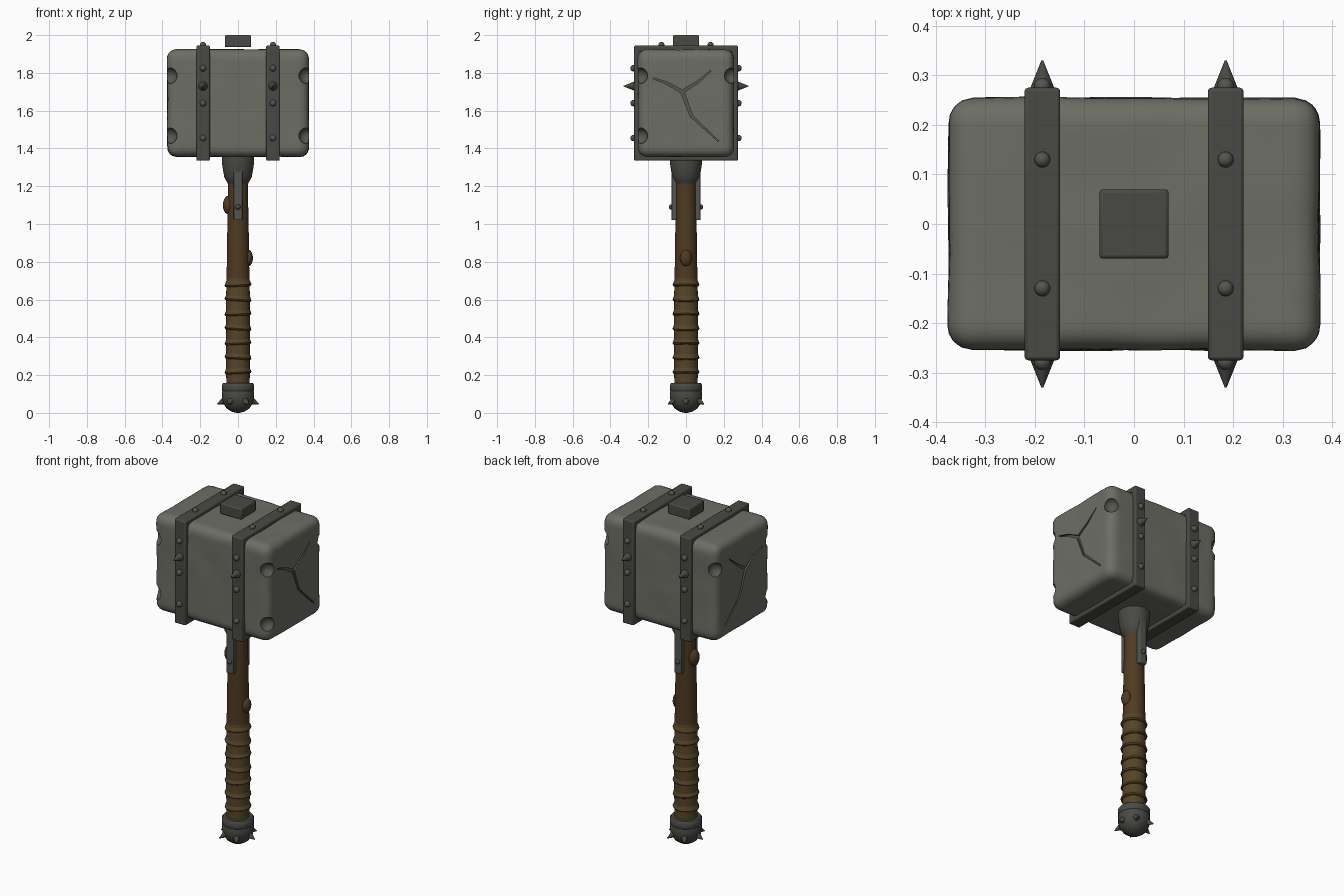
import bpy, bmesh, math
from mathutils import Vector, Matrix, noise

if "Cube" in bpy.data.objects:
    bpy.data.objects.remove(bpy.data.objects["Cube"])


def material(name, rgb):
    m = bpy.data.materials.new(name)
    m.diffuse_color = (*rgb, 1)
    m.use_nodes = True
    m.node_tree.nodes["Principled BSDF"].inputs["Base Color"].default_value = m.diffuse_color
    return m


STONE = material("grey stone", (0.15, 0.157, 0.13))
CHIP = material("chipped stone", (0.09, 0.094, 0.08))
IRON = material("dark iron", (0.066, 0.068, 0.058))
STEEL = material("worn steel", (0.085, 0.09, 0.083))
WOOD = material("brown wood", (0.078, 0.043, 0.015))
LEATHER = material("leather wrap", (0.09, 0.058, 0.02))


def finish(name, bm, mats, angle=40, bevel=0):
    bmesh.ops.recalc_face_normals(bm, faces=bm.faces)
    me = bpy.data.meshes.new(name)
    bm.to_mesh(me)
    bm.free()
    for m in mats:
        me.materials.append(m)
    ob = bpy.data.objects.new(name, me)
    bpy.context.collection.objects.link(ob)
    if bevel:
        b = ob.modifiers.new("bevel", 'BEVEL')
        b.width, b.segments = bevel, 2
    smooth(ob, angle)
    return ob


def smooth(ob, angle=40):
    bpy.ops.object.select_all(action='DESELECT')
    ob.select_set(True)
    bpy.context.view_layer.objects.active = ob
    bpy.ops.object.shade_smooth_by_angle(angle=math.radians(angle))


def box(bm, lo, hi):
    lo, hi = Vector(lo), Vector(hi)
    size = hi - lo
    bmesh.ops.create_cube(bm, size=1, matrix=Matrix.Translation((lo + hi) / 2)
                          @ Matrix.Diagonal((*size, 1)))


def ball(bm, at, r, scale=(1, 1, 1), seg=16):
    bmesh.ops.create_uvsphere(bm, u_segments=seg, v_segments=seg // 2 + 2, radius=r,
                              matrix=Matrix.Translation(at) @ Matrix.Diagonal((*scale, 1)))


def spike(bm, base, tip, r, seg=12):
    base, tip = Vector(base), Vector(tip)
    d = tip - base
    rot = d.to_track_quat('Z', 'Y').to_matrix().to_4x4()
    bmesh.ops.create_cone(bm, cap_ends=True, segments=seg, radius1=r, radius2=0.002,
                          depth=d.length, matrix=Matrix.Translation((base + tip) / 2) @ rot)


def lathe(bm, profile, seg=32, mat=Matrix()):
    rings = []
    for r, z in profile:
        rings.append([bm.verts.new(mat @ Vector((r * math.cos(a), r * math.sin(a), z)))
                      for a in (2 * math.pi * i / seg for i in range(seg))])
    for a, b in zip(rings, rings[1:]):
        for i in range(seg):
            j = (i + 1) % seg
            bm.faces.new((a[i], a[j], b[j], b[i]))
    bm.faces.new(rings[0][::-1])
    bm.faces.new(rings[-1])


# hammer head: rounded block with a slightly uneven surface
half, rad, mid = Vector((0.375, 0.255, 0.285)), 0.05, Vector((0, 0, 1.64))
bm = bmesh.new()
bmesh.ops.create_cube(bm, size=2)
bmesh.ops.subdivide_edges(bm, edges=bm.edges, cuts=29, use_grid_fill=True)
for v in bm.verts:
    p = Vector([c * h for c, h in zip(v.co, half)])
    inner = Vector([max(-(h - rad), min(h - rad, c)) for c, h in zip(p, half)])
    n = (p - inner).normalized()
    v.co = mid + inner + n * (rad + 0.004 * noise.noise(p * 7) - 0.001)
head = finish("hammer_head", bm, [STONE, CHIP])

# cutter: cracks in both striking faces and chips on the upright corners
bm = bmesh.new()
cracks = [((-0.17, 1.77), (-0.10, 1.745), 0.003, 0.006), ((-0.10, 1.745), (-0.02, 1.70), 0.006, 0.009),
          ((-0.02, 1.70), (0.06, 1.75), 0.008, 0.006), ((0.06, 1.75), (0.13, 1.81), 0.006, 0.002),
          ((-0.02, 1.70), (0.03, 1.57), 0.009, 0.007), ((0.03, 1.57), (0.17, 1.44), 0.006, 0.003)]
for side in (-1, 1):
    for a, b, wa, wb in cracks:
        a, b = Vector(a), Vector(b)
        t = (b - a).normalized()
        n = Vector((-t.y, t.x))
        a, b = a - t * 0.003, b + t * 0.003
        outline = (a + n * wa, a - n * wa, b - n * wb, b + n * wb)
        near = [bm.verts.new((side * 0.362, p.x, p.y)) for p in outline]
        far = [bm.verts.new((side * 0.40, p.x, p.y)) for p in outline]
        bm.faces.new(near)
        bm.faces.new(far[::-1])
        for i in range(4):
            j = (i + 1) % 4
            bm.faces.new((near[i], far[i], far[j], near[j]))
    for y, z in ((-0.243, 1.785), (-0.243, 1.467), (0.243, 1.785)):
        ball(bm, (side * 0.363, y, z), 0.042, seg=20)
for f in bm.faces:
    f.material_index = 1
cutter = finish("chip_cutter", bm, [STONE, CHIP])
cutter.hide_render = True
cut = head.modifiers.new("chips", 'BOOLEAN')
cut.operation, cut.solver, cut.object, cut.use_self = 'DIFFERENCE', 'EXACT', cutter, True
bpy.context.view_layer.objects.active = head
bpy.ops.object.modifier_apply(modifier=cut.name)
bpy.data.objects.remove(cutter)
smooth(head)

# iron bands around the head, with rivets and spikes
rivets, spikes = bmesh.new(), bmesh.new()
for side, label in ((-1, "left"), (1, "right")):
    bm = bmesh.new()
    x = side * 0.185
    loops = []
    for dx in (-0.036, 0.036):
        for y, z in ((0.275, 0.305), (0.243, 0.273)):
            loops.append([bm.verts.new((x + dx, sy * y, 1.64 + sz * z))
                          for sy, sz in ((-1, -1), (1, -1), (1, 1), (-1, 1))])
    for a, b in ((0, 1), (1, 3), (3, 2), (2, 0)):
        for i in range(4):
            j = (i + 1) % 4
            bm.faces.new((loops[a][i], loops[a][j], loops[b][j], loops[b][i]))
    finish(label + "_band", bm, [IRON], bevel=0.007)
    for sy in (-1, 1):
        for z in (1.825, 1.64, 1.455):
            ball(rivets, (x, sy * 0.278, z), 0.017)
        ball(rivets, (x, sy * 0.13, 1.948), 0.016)
        spike(spikes, (x, sy * 0.27, 1.73), (x, sy * 0.33, 1.73), 0.026)
finish("band_rivets", rivets, [STEEL])
finish("band_spikes", spikes, [IRON])

# square cap on the top
bm = bmesh.new()
box(bm, (-0.07, -0.07, 1.936), (0.07, 0.07, 2.0))
finish("top_cap", bm, [IRON], bevel=0.007)

# wooden shaft with two knots
bm = bmesh.new()
lathe(bm, [(0.061, 0.70), (0.059, 0.80), (0.057, 0.95), (0.054, 1.10), (0.054, 1.38)])
finish("shaft", bm, [WOOD])
bm = bmesh.new()
ball(bm, (-0.05, 0, 1.10), 0.05, (0.6, 0.7, 1))
ball(bm, (0.052, 0, 0.82), 0.045, (0.6, 0.7, 1))
finish("shaft_knots", bm, [WOOD])

# leather grip with slightly tilted ridges
bm = bmesh.new()
lathe(bm, [(0.062, 0.13), (0.063, 0.40), (0.062, 0.71), (0.058, 0.725)])
for i in range(7):
    tilt = Matrix.Translation((0, 0, 0.218 + 0.077 * i)) @ Matrix.Rotation(
        math.radians(4 if i % 2 else -3), 4, 'Y')
    lathe(bm, [(0.058, -0.014), (0.068, -0.009), (0.071, -0.002), (0.068, 0.006), (0.058, 0.028)],
          mat=tilt)
finish("grip", bm, [LEATHER])

# collar under the head
bm = bmesh.new()
lathe(bm, [(0.054, 1.215), (0.062, 1.228), (0.073, 1.25), (0.08, 1.29), (0.086, 1.33), (0.086, 1.37)])
finish("collar", bm, [IRON])

# straps down the front and back of the shaft
bm, pins = bmesh.new(), bmesh.new()
for s in (-1, 1):
    y0, y1 = sorted((s * 0.048, s * 0.077))
    box(bm, (-0.023, y0, 1.02), (0.023, y1, 1.29))
    ball(pins, (0, s * 0.077, 1.09), 0.014)
finish("shaft_straps", bm, [STEEL], bevel=0.004)
finish("strap_rivets", pins, [IRON])

# pommel with a ring of short spikes
bm = bmesh.new()
lathe(bm, [(0.008, 0.0), (0.035, 0.007), (0.06, 0.024), (0.078, 0.05), (0.086, 0.08), (0.086, 0.10),
           (0.083, 0.115), (0.086, 0.12), (0.086, 0.148), (0.078, 0.158), (0.05, 0.16)])
finish("pommel", bm, [IRON])
bm = bmesh.new()
for i in range(6):
    a = math.pi * i / 3
    c, s = math.cos(a), math.sin(a)
    spike(bm, (0.068 * c, 0.068 * s, 0.066), (0.11 * c, 0.11 * s, 0.047), 0.022)
finish("pommel_spikes", bm, [IRON])
